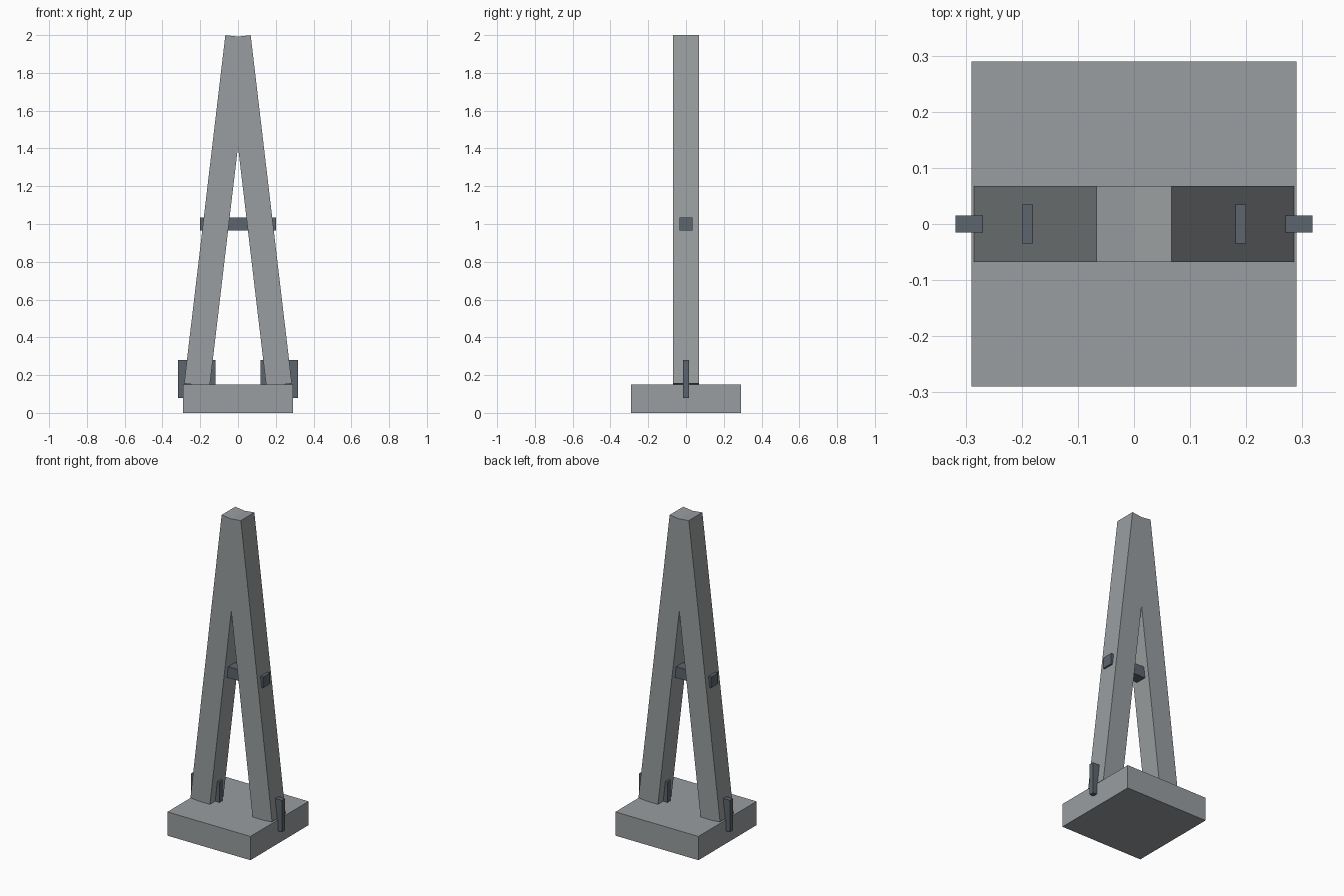
import bpy
import bmesh

if "Cube" in bpy.data.objects:
    bpy.data.objects.remove(bpy.data.objects["Cube"], do_unlink=True)


def make_material(name, color):
    mat = bpy.data.materials.new(name)
    mat.use_nodes = True
    mat.diffuse_color = color
    mat.node_tree.nodes["Principled BSDF"].inputs["Base Color"].default_value = color
    return mat


concrete = make_material("concrete grey", (0.32, 0.34, 0.35, 1))
steel = make_material("dark steel", (0.11, 0.13, 0.155, 1))


def add_object(name, bm, mat):
    bmesh.ops.recalc_face_normals(bm, faces=bm.faces)
    mesh = bpy.data.meshes.new(name)
    bm.to_mesh(mesh)
    bm.free()
    mesh.materials.append(mat)
    obj = bpy.data.objects.new(name, mesh)
    bpy.context.collection.objects.link(obj)
    return obj


def box(name, center, size, mat):
    bm = bmesh.new()
    bmesh.ops.create_cube(bm, size=1)
    bmesh.ops.scale(bm, vec=size, verts=bm.verts)
    bmesh.ops.translate(bm, vec=center, verts=bm.verts)
    return add_object(name, bm, mat)


# Square plinth
box("base", (0, 0, 0.075), (0.58, 0.58, 0.15), concrete)

# Two leaning legs merged at the top: mirrored half profile, extruded in depth
DEPTH = 0.135
half = [(0.15, 0.14), (0.285, 0.156), (0.067, 2.0)]
outline = [(0, 1.41)] + half + [(0, 1.992)] + [(-x, z) for x, z in reversed(half)]
bm = bmesh.new()
face = bm.faces.new([bm.verts.new((x, -DEPTH / 2, z)) for x, z in outline])
extruded = bmesh.ops.extrude_face_region(bm, geom=[face], use_keep_orig=True)
new_verts = [v for v in extruded["geom"] if isinstance(v, bmesh.types.BMVert)]
bmesh.ops.translate(bm, vec=(0, DEPTH, 0), verts=new_verts)
add_object("leaning_legs", bm, concrete)

# Crossbar through both legs
box("crossbar", (0, 0, 1.0), (0.4, 0.07, 0.07), steel)

# Anchor plates through the feet
for side, label in ((1, "left"), (-1, "right")):
    box(label + "_anchor_plate", (side * 0.218, 0, 0.18), (0.2, 0.03, 0.2), steel)
